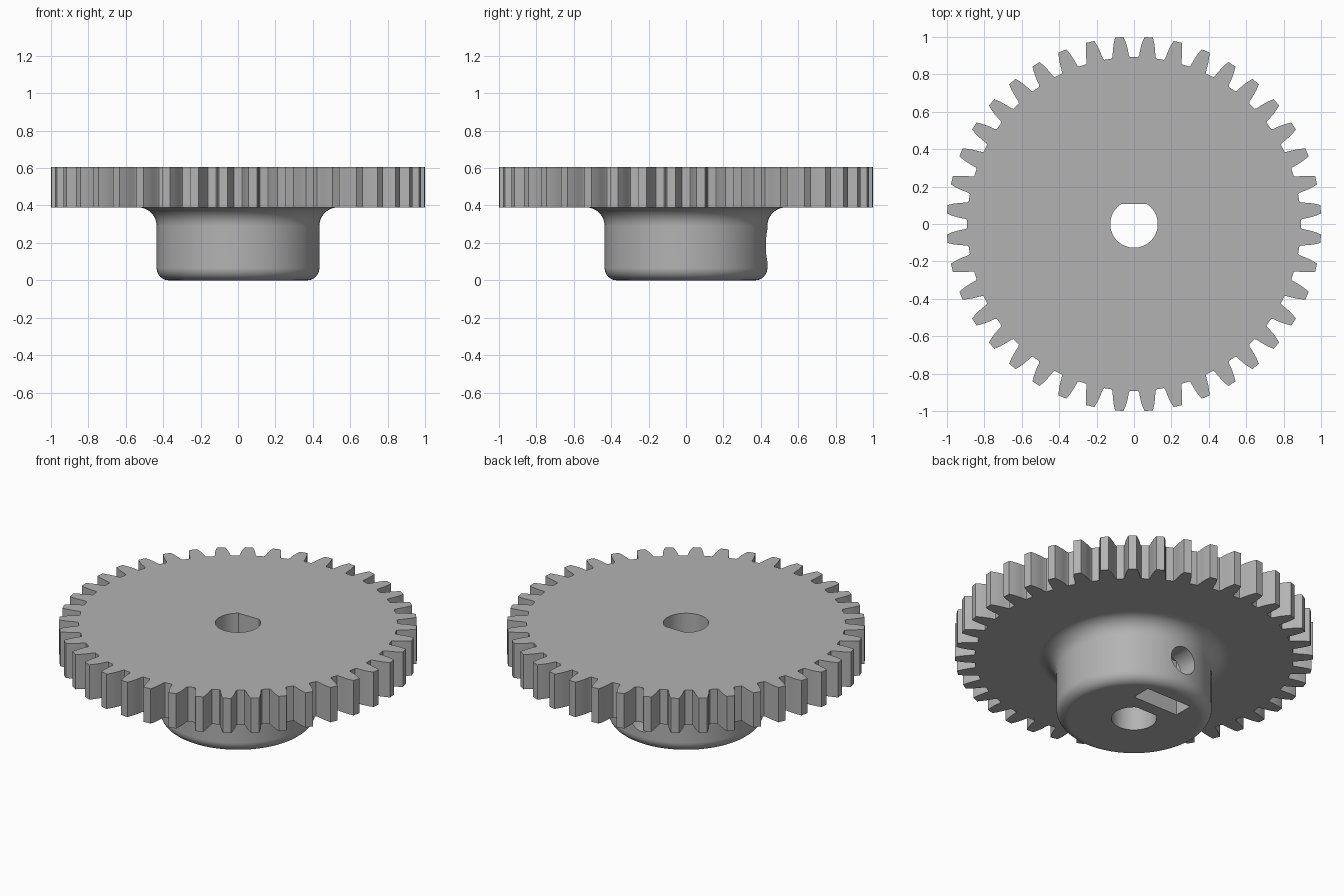
import bpy, bmesh, math
from mathutils import Matrix

if "Cube" in bpy.data.objects:
    bpy.data.objects.remove(bpy.data.objects["Cube"])

TEETH = 40
GEAR_LOW, GEAR_TOP = 0.39, 0.605
HUB_R, ROUND_R, FILLET_R = 0.435, 0.065, 0.10
BORE_R, BORE_FLAT = 0.127, 0.106
SCREW_Z = 0.185

grey = bpy.data.materials.new("plain_grey")
grey.use_nodes = True
grey.diffuse_color = (0.45, 0.45, 0.45, 1)
grey.node_tree.nodes["Principled BSDF"].inputs["Base Color"].default_value = grey.diffuse_color


def to_object(name, bm):
    bmesh.ops.recalc_face_normals(bm, faces=bm.faces)
    mesh = bpy.data.meshes.new(name)
    bm.to_mesh(mesh)
    bm.free()
    mesh.materials.append(grey)
    obj = bpy.data.objects.new(name, mesh)
    bpy.context.collection.objects.link(obj)
    return obj


def prism(name, outline, low, high):
    """Extrude a flat xy outline between two heights."""
    bm = bmesh.new()
    face = bm.faces.new([bm.verts.new((x, y, low)) for x, y in outline])
    top = bmesh.ops.extrude_face_region(bm, geom=[face])["geom"]
    bmesh.ops.translate(bm, vec=(0, 0, high - low),
                        verts=[v for v in top if isinstance(v, bmesh.types.BMVert)])
    return to_object(name, bm)


def lathe(name, profile, steps):
    """Turn a closed-at-the-axis (radius, z) profile around z."""
    bm = bmesh.new()
    verts = [bm.verts.new((r, 0, z)) for r, z in profile]
    edges = [bm.edges.new(pair) for pair in zip(verts, verts[1:])]
    bmesh.ops.spin(bm, geom=verts + edges, cent=(0, 0, 0), axis=(0, 0, 1),
                   angle=math.tau, steps=steps, use_duplicate=False)
    bmesh.ops.remove_doubles(bm, verts=bm.verts, dist=1e-5)
    # Flat discs become single faces
    flat = [e for e in bm.edges if any(v.co.xy.length < 1e-4 for v in e.verts)]
    bmesh.ops.dissolve_edges(bm, edges=flat, use_verts=True)
    return to_object(name, bm)


def arc(cx, cz, radius, start, end, steps=10):
    angles = [math.radians(start + (end - start) * i / steps) for i in range(steps + 1)]
    return [(cx + radius * math.cos(a), cz + radius * math.sin(a)) for a in angles]


def combine(target, tool, operation):
    mod = target.modifiers.new(operation.lower(), 'BOOLEAN')
    mod.operation, mod.object, mod.solver = operation, tool, 'EXACT'
    bpy.context.view_layer.objects.active = target
    bpy.ops.object.modifier_apply(modifier=mod.name)
    bpy.data.objects.remove(tool)


# Toothed wheel: one flank as (radius, half angle), mirrored and repeated
flank = [(0.892, 0.055), (0.90, 0.049), (0.93, 0.0435), (0.95, 0.039),
         (0.975, 0.032), (1.0016, 0.0225)]
tooth = [(r, -a) for r, a in flank] + [(r, a) for r, a in reversed(flank)]
outline = []
for i in range(TEETH):
    mid = math.tau * (i + 0.5) / TEETH
    outline += [(r * math.cos(mid + a), r * math.sin(mid + a)) for r, a in tooth]
gear = prism("spur_gear", outline, GEAR_LOW, GEAR_TOP)

# Hub with rounded lower rim and a fillet flaring into the wheel
profile = [(0, 0)]
profile += arc(HUB_R - ROUND_R, ROUND_R, ROUND_R, -90, 0)
profile += arc(HUB_R + FILLET_R, GEAR_LOW - FILLET_R, FILLET_R, 180, 90)
profile += [(HUB_R + FILLET_R, GEAR_LOW + 0.08), (0, GEAR_LOW + 0.08)]
combine(gear, lathe("hub", profile, 96), 'UNION')

# D-shaped shaft bore
half = math.asin(BORE_FLAT / BORE_R)
sweep = math.pi + 2 * half
bore = [(BORE_R * math.cos(half - sweep * i / 48), BORE_R * math.sin(half - sweep * i / 48))
        for i in range(49)]
combine(gear, prism("bore_cutter", bore, -0.1, 0.8), 'DIFFERENCE')

# Set screw hole from the back into the bore
bm = bmesh.new()
bmesh.ops.create_cone(bm, cap_ends=True, segments=40, radius1=0.085, radius2=0.085, depth=0.55,
                      matrix=Matrix.Translation((0, 0.325, SCREW_Z)) @ Matrix.Rotation(math.pi / 2, 4, 'X'))
combine(gear, to_object("screw_cutter", bm), 'DIFFERENCE')

# Captive nut slot, open at the bottom
slot = [(-0.155, 0.185), (0.155, 0.185), (0.155, 0.305), (-0.155, 0.305)]
combine(gear, prism("nut_slot_cutter", slot, -0.1, SCREW_Z + 0.16), 'DIFFERENCE')

# Smooth curves, crisp edges
bpy.ops.object.select_all(action='DESELECT')
gear.select_set(True)
bpy.context.view_layer.objects.active = gear
bpy.ops.object.shade_smooth_by_angle(angle=math.radians(25))
weighted = gear.modifiers.new("weighted_normals", 'WEIGHTED_NORMAL')
weighted.keep_sharp = True
